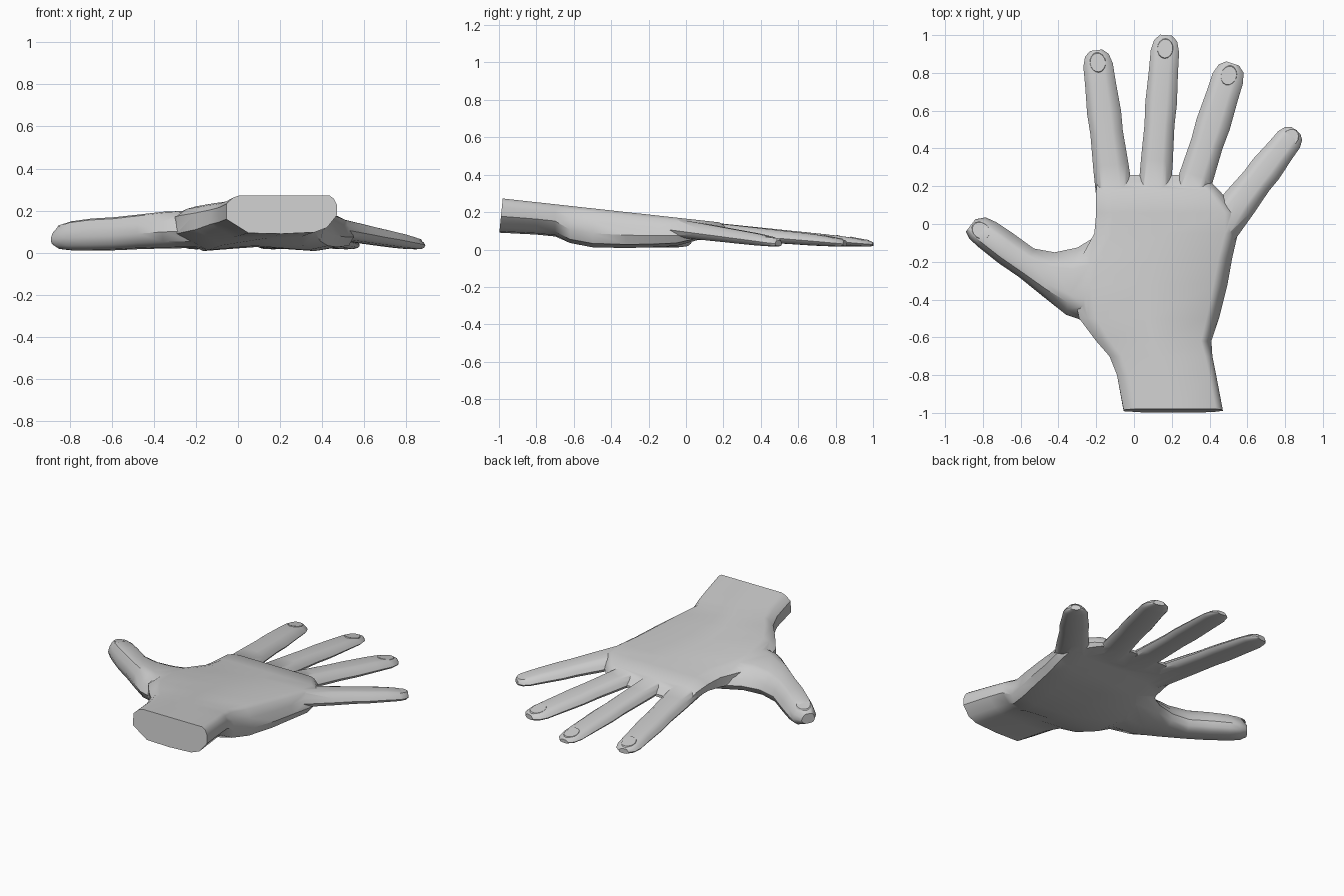
import bpy
import bmesh
from mathutils import Vector

if "Cube" in bpy.data.objects:
    bpy.data.objects.remove(bpy.data.objects["Cube"])

grey = bpy.data.materials.new("light grey")
grey.use_nodes = True
grey.diffuse_color = (0.6, 0.6, 0.6, 1)
grey.node_tree.nodes["Principled BSDF"].inputs["Base Color"].default_value = grey.diffuse_color

# Cross-sections: u runs across the part, v from its underside to its back
FINGER = [(0, .42), (.07, .7), (.18, .94), (.3, 1), (.68, 1), (.78, .94), (.93, .65),
          (1, .4), (.93, .16), (.78, .03), (.5, 0), (.22, .03), (.07, .17)]
WRIST = [(0, .38), (0, .78), (.06, .94), (.12, 1), (.5, 1), (.93, 1), (.97, .92), (1, .75),
         (1, .48), (.91, .16), (.8, .04), (.5, 0), (.2, .02)]
PALM = [(0, .38), (0, .78), (.06, .94), (.12, 1), (.5, 1), (.91, 1), (.95, .9), (.98, .65),
        (1, .36), (.97, .1), (.84, 0), (.5, .1), (.2, 0)]


def back_height(y):
    """Height of the sloping back of the hand."""
    return 0.165 - 0.11 * y


def make_object(name, bm):
    bmesh.ops.recalc_face_normals(bm, faces=bm.faces[:])
    mesh = bpy.data.meshes.new(name)
    bm.to_mesh(mesh)
    bm.free()
    mesh.materials.append(grey)
    obj = bpy.data.objects.new(name, mesh)
    bpy.context.collection.objects.link(obj)
    return obj


def loft(name, sections):
    """Skin sections: profile, edge a, edge b, drop below the back, underside height."""
    bm = bmesh.new()
    rings = []
    for profile, a, b, drop, bottom in sections:
        ring = []
        for u, v in profile:
            p = Vector(a).lerp(Vector(b), u)
            top = back_height(p.y) - drop
            ring.append(bm.verts.new((p.x, p.y, bottom + v * (top - bottom))))
        rings.append(ring)
    n = len(FINGER)
    for r, s in zip(rings, rings[1:]):
        for i in range(n):
            j = (i + 1) % n
            bm.faces.new((r[i], r[j], s[j], s[i]))
    bm.faces.new(rings[0])
    bm.faces.new(rings[-1])
    return make_object(name, bm)


def nail(name, centre, along, drop, tilt):
    """Thin oval plate lying on a fingertip."""
    bm = bmesh.new()
    bmesh.ops.create_cone(bm, cap_ends=True, segments=16, radius1=1, radius2=0.9, depth=2)
    across = Vector((along.y, -along.x))
    for v in bm.verts:
        p = centre + across * v.co.x * 0.045 + along * v.co.y * 0.055
        bend = 0.004 * v.co.x ** 2
        z = back_height(p.y) - drop - bend - tilt * v.co.y + 0.004 * v.co.z
        v.co = (p.x, p.y, z)
    return make_object(name, bm)


def finger(name, base, tip, w0, w1, tip_drop):
    base, tip = Vector(base), Vector(tip)
    along = (tip - base).normalized()
    across = Vector((along.y, -along.x))
    sections = []
    # Position, width factor and flattening towards the tip
    for t, fat, pinch in [(0, 1, 0), (.3, 1, 0), (.5, .96, 0), (.62, 1.03, 0), (.8, .97, 0),
                          (.91, .96, .004), (.97, .78, .009), (1, .4, .016)]:
        c = base.lerp(tip, t)
        half = across * fat * (w0 + (w1 - w0) * t) / 2
        drop = 0.006 + (tip_drop - 0.006) * t + pinch
        sections.append((FINGER, c - half, c + half, drop, 0.065 - 0.055 * t + pinch / 2))
    nail(name + "_nail", base.lerp(tip, .925), along, tip_drop + .006, .004)
    return loft(name, sections)


# Wrist and palm: left edge, right edge, y, drop, underside
wrist_rows = [(-.055, .47, -.98, 0, .09), (-.09, .435, -.8, 0, .08), (-.13, .415, -.7, 0, .07)]
palm_rows = [(-.2, .41, -.62, 0, .035), (-.29, .45, -.5, 0, .012), (-.33, .495, -.32, 0, .008),
             (-.28, .52, -.18, 0, .012), (-.21, .55, -.05, 0, .02), (-.2, .55, .06, 0, .05),
             (-.2, .45, .18, 0, .06), (-.19, .37, .26, .05, .07)]
hand = loft("hand", [(profile, (l, y), (r, y), d, b)
                     for profile, rows in ((WRIST, wrist_rows), (PALM, palm_rows))
                     for l, r, y, d, b in rows])

# The cut end of the wrist leans outwards below
for v in hand.data.vertices:
    if v.co.y < -.97:
        v.co.y -= .1 * (.27 - v.co.z)

# Thumb, from the heel of the palm to the tip
thumb_rows = [
    ((-.1, -.57), (-.06, .02), .006, .025), ((-.36, -.48), (-.3, -.125), .01, .02),
    ((-.48, -.385), (-.42, -.15), .017, .018), ((-.61, -.28), (-.53, -.13), .022, .012),
    ((-.72, -.205), (-.64, -.05), .02, .01), ((-.82, -.125), (-.73, .01), .025, .01),
    ((-.87, -.08), (-.785, .035), .04, .015), ((-.89, -.04), (-.84, .025), .07, .035)]
thumb = loft("thumb", [(FINGER,) + row for row in thumb_rows])
nail("thumb_nail", Vector((-.81, -.035)), Vector((-.8, .6)), .037, .01)

# Fingers
parts = [thumb,
         finger("index_finger", (-.09, .05), (-.2, .92), .2, .16, 0),
         finger("middle_finger", (.1, .05), (.17, 1), .175, .155, 0),
         finger("ring_finger", (.25, 0), (.522, .85), .185, .175, .008),
         finger("little_finger", (.44, -.04), (.858, .495), .205, .145, .045)]

# Merge the thumb and fingers into the palm
bpy.context.view_layer.objects.active = hand
for part in parts:
    mod = hand.modifiers.new("join", "BOOLEAN")
    mod.operation = "UNION"
    mod.solver = "EXACT"
    mod.object = part
    bpy.ops.object.modifier_apply(modifier=mod.name)
    bpy.data.objects.remove(part)

# Soft shading with crisp creases
bpy.ops.object.select_all(action="DESELECT")
hand.select_set(True)
bpy.ops.object.shade_smooth_by_angle(angle=0.65)
